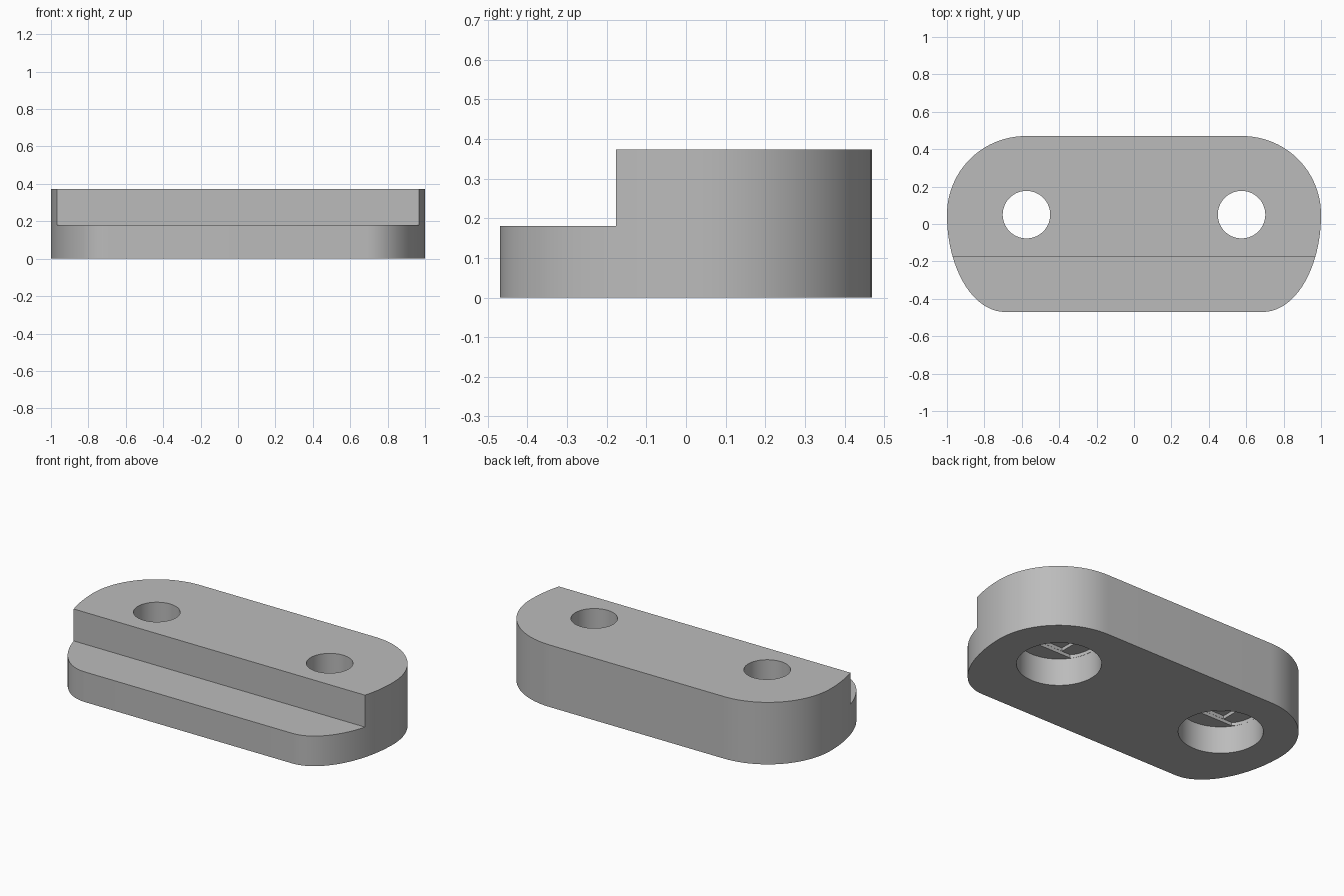
import bpy, bmesh, math

cube = bpy.data.objects.get("Cube")
if cube:
    bpy.data.objects.remove(cube, do_unlink=True)

grey = bpy.data.materials.new("plain grey")
grey.use_nodes = True
colour = (0.5, 0.5, 0.5, 1)
grey.diffuse_color = colour
grey.node_tree.nodes["Principled BSDF"].inputs["Base Color"].default_value = colour

HOLE_X, HOLE_Y = 0.575, 0.05
HOLE_R, BORE_R, BORE_TOP, LAYER = 0.127, 0.232, 0.165, 0.02


def prism(name, outline, bottom, top):
    """Extrude a closed outline from bottom to top."""
    bm = bmesh.new()
    face = bm.faces.new([bm.verts.new((x, y, bottom)) for x, y in outline])
    new = bmesh.ops.extrude_face_region(bm, geom=[face])["geom"]
    verts = [v for v in new if isinstance(v, bmesh.types.BMVert)]
    bmesh.ops.translate(bm, verts=verts, vec=(0, 0, top - bottom))
    bmesh.ops.recalc_face_normals(bm, faces=bm.faces)
    mesh = bpy.data.meshes.new(name)
    bm.to_mesh(mesh)
    bm.free()
    mesh.materials.append(grey)
    obj = bpy.data.objects.new(name, mesh)
    bpy.context.collection.objects.link(obj)
    return obj


def disc(cx, radius, half_x=1, half_y=1, count=64):
    """Circle around a hole centre, clipped to a width and depth."""
    points = []
    for i in range(count):
        a = math.tau * (i + 0.5) / count
        x, y = radius * math.cos(a), radius * math.sin(a)
        points.append((cx + max(-half_x, min(half_x, x)),
                       HOLE_Y + max(-half_y, min(half_y, y))))
    return points


def square(cx, h):
    return [(cx + sx * h, HOLE_Y + sy * h)
            for sx, sy in ((-1, -1), (1, -1), (1, 1), (-1, 1))]


def cut(body, cutter):
    cutter.hide_render = True
    mod = body.modifiers.new("cut", "BOOLEAN")
    mod.operation, mod.solver, mod.object = "DIFFERENCE", "EXACT", cutter
    bpy.context.view_layer.objects.active = body
    bpy.ops.object.modifier_apply(modifier=mod.name)
    bpy.data.objects.remove(cutter, do_unlink=True)


# Body outline: round back corners, tighter elliptical front corners
side = []
for i in range(25):
    a = math.pi / 2 * (1 - i / 24)
    side.append((0.58 + 0.42 * math.cos(a), 0.05 + 0.42 * math.sin(a)))
for i in range(1, 25):
    a = math.pi / 2 * i / 24
    side.append((0.69 + 0.31 * math.cos(a), 0.05 - 0.52 * math.sin(a)))
body = prism("mounting_block", side + [(-x, y) for x, y in reversed(side)], 0, 0.373)

# Front step
ledge = [(-2, -1), (2, -1), (2, -0.177), (-2, -0.177)]
cut(body, prism("step_cutter", ledge, 0.181, 1))

# Two screw holes with counterbores and stepped bridging recesses
for cx in (-HOLE_X, HOLE_X):
    cut(body, prism("bore_cutter", disc(cx, BORE_R), -0.1, BORE_TOP))
    slot = disc(cx, BORE_R - 0.001, half_y=HOLE_R + 0.002)
    cut(body, prism("slot_cutter", slot, 0.1, BORE_TOP + LAYER))
    cut(body, prism("square_cutter", square(cx, HOLE_R + 0.001),
                    0.1, BORE_TOP + 2 * LAYER))
    cut(body, prism("hole_cutter", disc(cx, HOLE_R), 0.1, 1))

bpy.ops.object.select_all(action="DESELECT")
body.select_set(True)
bpy.context.view_layer.objects.active = body
bpy.ops.object.shade_smooth_by_angle(angle=math.radians(30))
